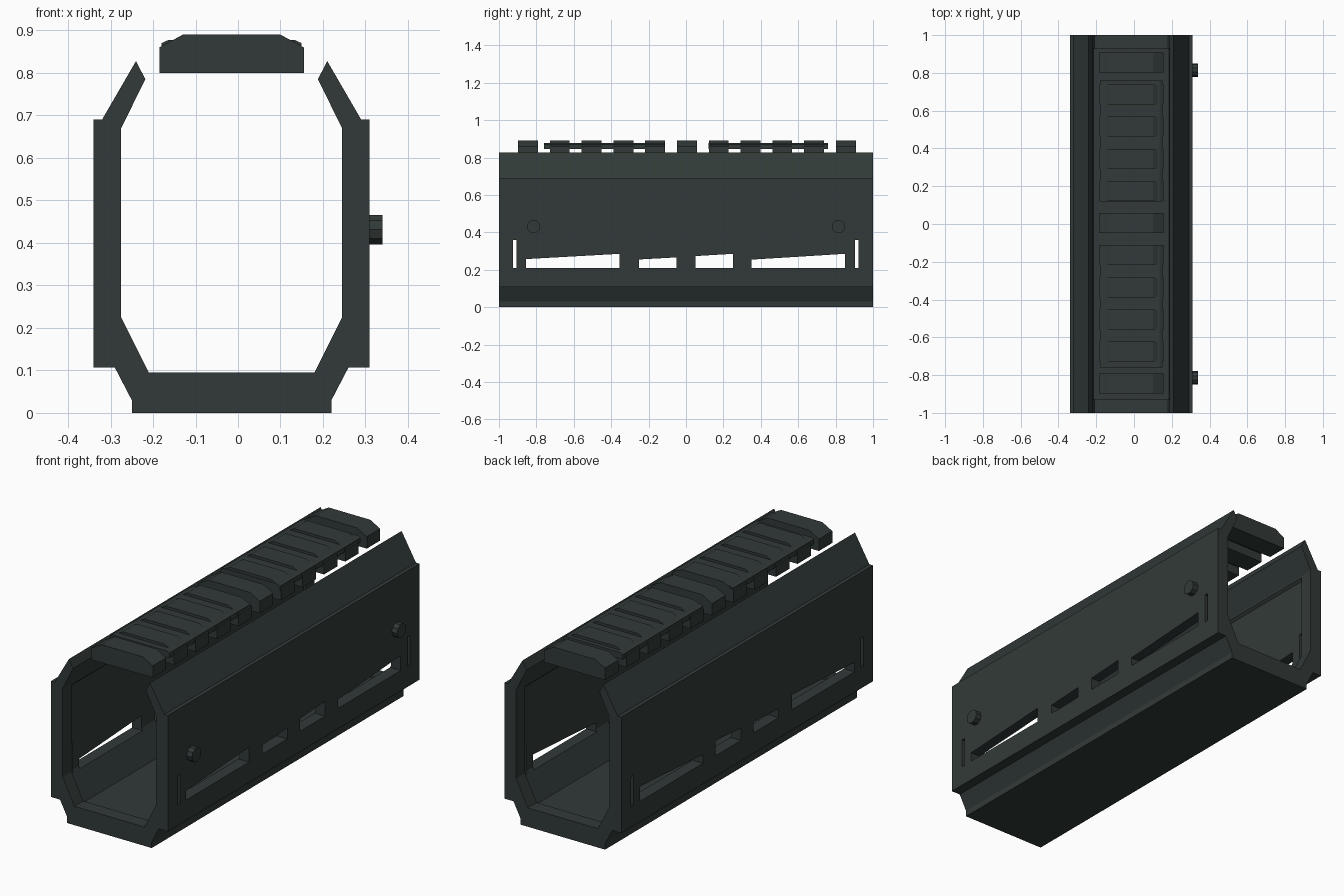
import bpy, bmesh, math
from mathutils import Matrix

if "Cube" in bpy.data.objects:
    bpy.data.objects.remove(bpy.data.objects["Cube"])

CX = -0.015  # centre of the body section

mat = bpy.data.materials.new("dark grey green")
mat.diffuse_color = (0.031, 0.042, 0.040, 1)
mat.use_nodes = True
mat.node_tree.nodes["Principled BSDF"].inputs["Base Color"].default_value = mat.diffuse_color


def prism(name, polys, axis, lo, hi):
    """Extrude closed outlines along x (points are y,z) or y (points are x,z)."""
    bm = bmesh.new()
    for pts in polys:
        if axis == 'y':
            vs = [bm.verts.new((x, lo, z)) for x, z in pts]
            step = (0, hi - lo, 0)
        else:
            vs = [bm.verts.new((lo, y, z)) for y, z in pts]
            step = (hi - lo, 0, 0)
        face = bm.faces.new(vs)
        ext = bmesh.ops.extrude_face_region(bm, geom=[face], use_keep_orig=True)
        bmesh.ops.translate(bm, vec=step,
                            verts=[g for g in ext['geom'] if isinstance(g, bmesh.types.BMVert)])
    bmesh.ops.recalc_face_normals(bm, faces=bm.faces)
    return finish(name, bm)


def finish(name, bm):
    me = bpy.data.meshes.new(name)
    bm.to_mesh(me)
    bm.free()
    me.materials.append(mat)
    ob = bpy.data.objects.new(name, me)
    bpy.context.collection.objects.link(ob)
    return ob


def cut(ob, cutter):
    mod = ob.modifiers.new("cut", 'BOOLEAN')
    mod.object, mod.operation, mod.solver = cutter, 'DIFFERENCE', 'EXACT'
    bpy.context.view_layer.update()
    dg = bpy.context.evaluated_depsgraph_get()
    ob.data = bpy.data.meshes.new_from_object(ob.evaluated_get(dg))
    ob.modifiers.clear()
    bpy.data.objects.remove(cutter)


# Handguard shell: open-topped channel, half outline mirrored
outer = [(0.235, 0), (0.235, 0.03), (0.275, 0.107), (0.325, 0.107), (0.325, 0.69),
         (0.305, 0.69), (0.225, 0.828)]
inner = [(0.203, 0.785), (0.26, 0.67), (0.26, 0.225), (0.195, 0.095)]
half = outer + inner
outline = [(CX + x, z) for x, z in half] + [(CX - x, z) for x, z in reversed(half)]
shell = prism("handguard_shell", [outline], 'y', -1, 1)

# Shallow recess inside, leaving a rim at both ends
rec = [(0.2, 0.083), (0.272, 0.222), (0.272, 0.65), (0.24, 0.68)]
recess = [(CX + x, z) for x, z in rec] + [(CX - x, z) for x, z in reversed(rec)]
cut(shell, prism("recess_cutter", [recess], 'y', -0.93, 0.93))

# Side vents with slanted tops, plus a narrow upright slot near each end
vents = [(-0.855, -0.355, 0.257, 0.285), (-0.25, -0.05, 0.255, 0.266),
         (0.05, 0.25, 0.273, 0.285), (0.35, 0.85, 0.254, 0.285),
         (-0.925, -0.905, 0.36, 0.36), (0.903, 0.923, 0.36, 0.36)]
cut(shell, prism("vent_cutter", [[(a, 0.21), (b, 0.21), (b, zb), (a, za)]
                                 for a, b, za, zb in vents], 'x', -0.6, 0.6))

# Top rail teeth
tooth = [(CX - 0.17, 0.80), (CX + 0.17, 0.80), (CX + 0.17, 0.86),
         (CX + 0.115, 0.89), (CX - 0.115, 0.89), (CX - 0.17, 0.86)]
for i in range(11):
    y = 0.005 + (i - 5) * 0.17
    prism(f"rail_tooth_{i + 1}", [tooth], 'y', y - 0.053, y + 0.053)

# Rail covers filling the gaps of four teeth each
cover = [(CX - 0.165, 0.845), (CX + 0.165, 0.845), (CX + 0.165, 0.87), (CX + 0.15, 0.877),
         (CX - 0.15, 0.877), (CX - 0.165, 0.87)]
prism("rail_cover_front", [cover], 'y', -0.76, -0.115)
prism("rail_cover_back", [cover], 'y', 0.12, 0.76)

# Bolt heads on the right side
for name, y in (("bolt_front", -0.815), ("bolt_back", 0.815)):
    bm = bmesh.new()
    bmesh.ops.create_cone(bm, cap_ends=True, segments=10, radius1=0.036, radius2=0.036, depth=0.04,
                          matrix=Matrix.Translation((0.32, y, 0.431)) @ Matrix.Rotation(math.pi / 2, 4, 'Y'))
    finish(name, bm)
